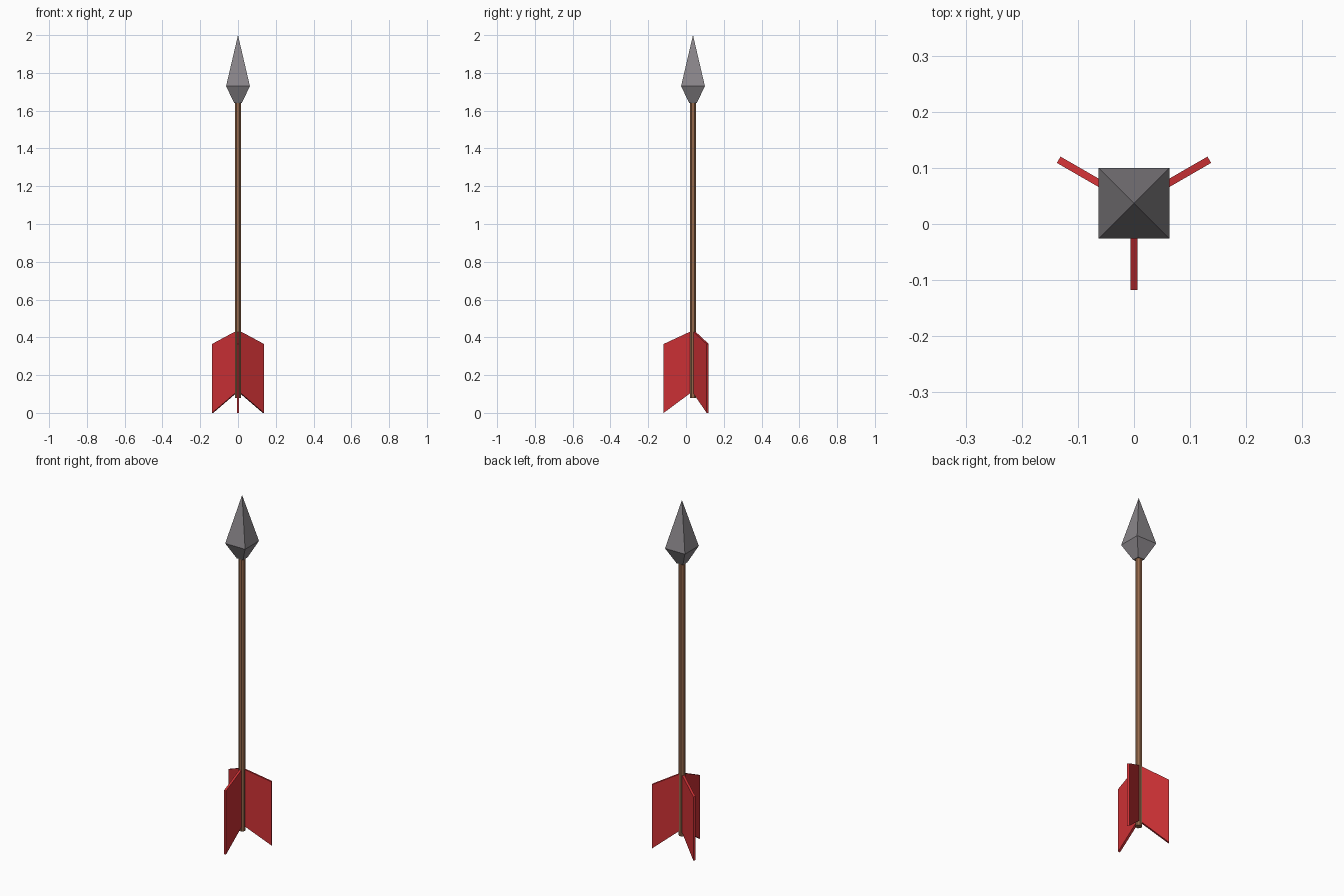
import bpy, bmesh, math
from mathutils import Matrix

if "Cube" in bpy.data.objects:
    bpy.data.objects.remove(bpy.data.objects["Cube"])

AXIS_Y = 0.037  # the shaft axis sits slightly behind the centre


def paint(ob, name, rgb):
    mat = bpy.data.materials.new(name)
    mat.diffuse_color = (*rgb, 1)
    mat.use_nodes = True
    mat.node_tree.nodes["Principled BSDF"].inputs["Base Color"].default_value = mat.diffuse_color
    ob.data.materials.append(mat)


def make_object(name, bm):
    bmesh.ops.recalc_face_normals(bm, faces=bm.faces)
    me = bpy.data.meshes.new(name)
    bm.to_mesh(me)
    bm.free()
    ob = bpy.data.objects.new(name, me)
    bpy.context.collection.objects.link(ob)
    ob.location.y = AXIS_Y
    return ob


def add_cone(bm, sides, r1, r2, z1, z2, turn):
    m = Matrix.Translation((0, 0, (z1 + z2) / 2)) @ Matrix.Rotation(turn, 4, 'Z')
    bmesh.ops.create_cone(bm, cap_ends=True, segments=sides, radius1=r1,
                          radius2=r2, depth=z2 - z1, matrix=m)


# Shaft: slim eight-sided rod
bm = bmesh.new()
add_cone(bm, 8, 0.018, 0.018, 0.08, 1.66, math.pi / 8)
paint(make_object("shaft", bm), "wood", (0.30, 0.14, 0.07))

# Head: four-sided point over a short inverted base
bm = bmesh.new()
diag = math.sqrt(2)
add_cone(bm, 4, 0.02 * diag, 0.063 * diag, 1.64, 1.73, math.pi / 4)
add_cone(bm, 4, 0.063 * diag, 0, 1.73, 2.0, math.pi / 4)
bmesh.ops.remove_doubles(bm, verts=bm.verts, dist=0.0005)
inner = [f for f in bm.faces if all(abs(v.co.z - 1.73) < 0.001 for v in f.verts)]
bmesh.ops.delete(bm, geom=inner, context='FACES_ONLY')
paint(make_object("arrowhead", bm), "steel", (0.25, 0.235, 0.25))

# Fletching: three swept vanes around the shaft
PROFILE = [(0, 0.115), (0.155, 0.0), (0.155, 0.365), (0, 0.437)]
THICK = 0.013
for i, angle in enumerate((-90, 30, 150)):
    bm = bmesh.new()
    face = bm.faces.new([bm.verts.new((r, -THICK / 2, z)) for r, z in PROFILE])
    ext = bmesh.ops.extrude_face_region(bm, geom=[face])
    new = [g for g in ext["geom"] if isinstance(g, bmesh.types.BMVert)]
    bmesh.ops.translate(bm, verts=new, vec=(0, THICK, 0))
    vane = make_object(f"vane_{i + 1}", bm)
    vane.rotation_euler.z = math.radians(angle)
    paint(vane, f"red_{i + 1}", (0.60, 0.03, 0.035))
